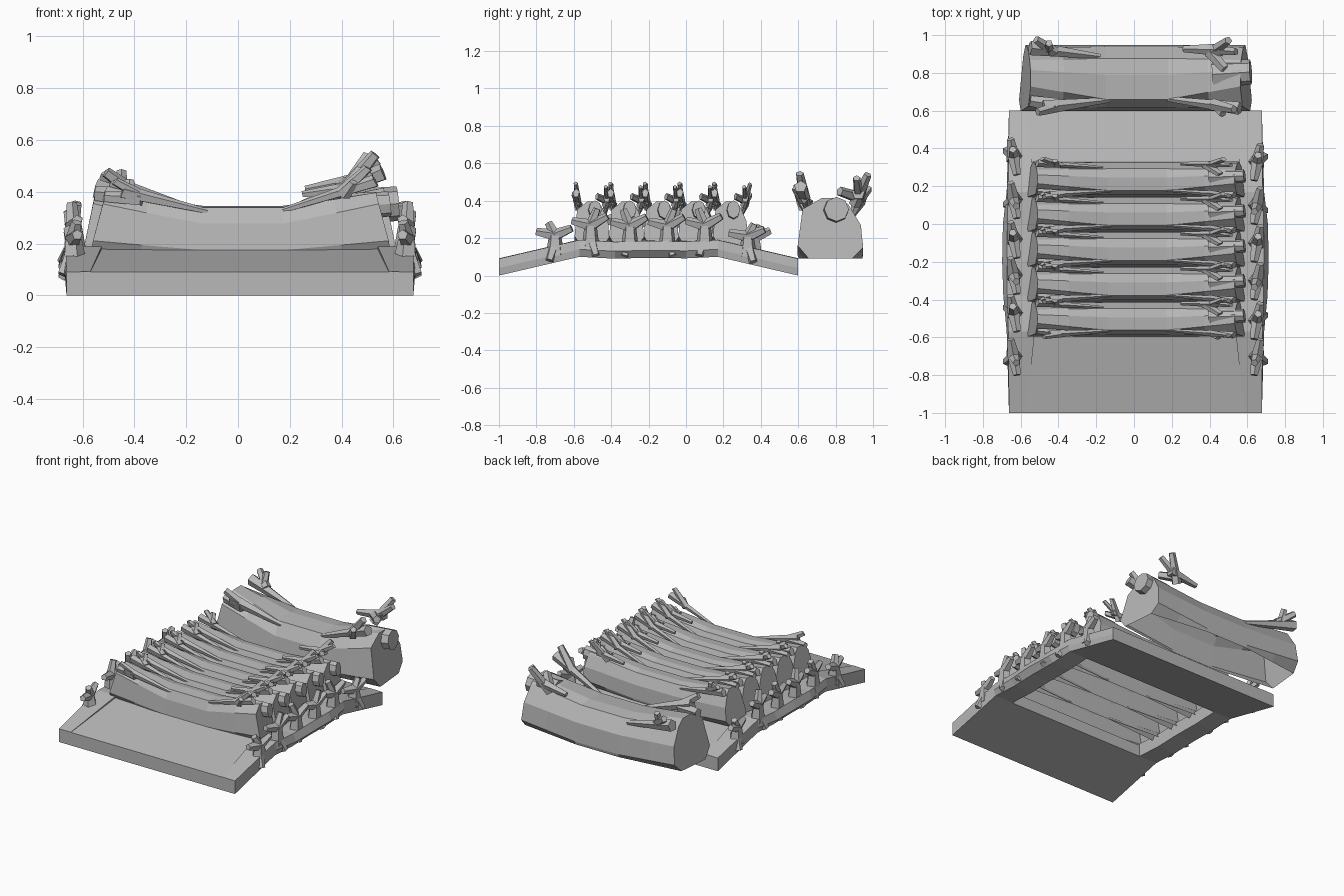
import bpy, bmesh, math
from mathutils import Vector, Matrix

if "Cube" in bpy.data.objects:
    bpy.data.objects.remove(bpy.data.objects["Cube"])

grey = bpy.data.materials.new("weathered grey")
grey.diffuse_color = (0.48, 0.48, 0.48, 1)
grey.use_nodes = True
grey.node_tree.nodes["Principled BSDF"].inputs["Base Color"].default_value = grey.diffuse_color


def finish(name, bm, matrix=None, recalc=True):
    if matrix:
        bmesh.ops.transform(bm, matrix=matrix, verts=bm.verts)
    if recalc:
        bmesh.ops.recalc_face_normals(bm, faces=bm.faces)
    me = bpy.data.meshes.new(name)
    bm.to_mesh(me)
    bm.free()
    me.materials.append(grey)
    ob = bpy.data.objects.new(name, me)
    bpy.context.collection.objects.link(ob)
    return ob


def loft(bm, rings, open_bottom=False):
    """Skin a list of equal-length point rings and cap both ends."""
    vs = [[bm.verts.new(p) for p in r] for r in rings]
    n = len(vs[0])
    bottom = []
    for a, b in zip(vs, vs[1:]):
        for i in range(n):
            j = (i + 1) % n
            f = bm.faces.new((a[i], a[j], b[j], b[i]))
            if i == 0:
                bottom.append(f)
    bm.faces.new(vs[0])
    bm.faces.new(vs[-1])
    bmesh.ops.recalc_face_normals(bm, faces=bm.faces)
    if open_bottom:
        bmesh.ops.delete(bm, geom=bottom, context='FACES_ONLY')


def limb(bm, p, q, r0, r1, sides=5):
    """Blunt tapered branch from p to q."""
    p, q = Vector(p), Vector(q)
    d = q - p
    m = Matrix.Translation((p + q) / 2) @ d.to_track_quat('Z', 'Y').to_matrix().to_4x4()
    bmesh.ops.create_cone(bm, cap_ends=True, segments=sides, radius1=r0,
                          radius2=r1, depth=d.length, matrix=m)


# Log cross-sections as (depth, height): sagging middle and raised ends
MID = [(-.97, .09), (.97, .09), (1, .11), (.95, .24), (.6, .335), (.1, .345), (-.64, .335), (-.9, .25), (-1, .11)]
END = [(-.66, .09), (.66, .09), (1, .15), (.93, .27), (.55, .38), (.25, .415), (-.25, .415), (-.85, .355), (-1, .16)]
HALF = 0.175

# Branches on a log: start, end, radii
LIMBS = [
    ((-.13, -.115, .315), (-.48, -.155, .42), .014, .04),
    ((-.42, -.155, .41), (-.51, -.18, .475), .03, .022),
    ((-.40, -.145, .38), (-.55, -.12, .39), .04, .03),
    ((.18, -.11, .32), (.56, -.16, .475), .014, .036),
    ((.42, -.14, .41), (.53, -.165, .545), .034, .022),
    ((.43, -.14, .40), (.47, -.19, .47), .03, .02),
    ((-.18, .115, .315), (-.55, .16, .41), .014, .04),
    ((-.42, .14, .39), (-.52, .205, .465), .03, .022),
    ((-.45, .15, .39), (-.45, .185, .48), .028, .02),
    ((.26, .155, .405), (.47, .15, .44), .018, .036),
    ((.40, .13, .38), (.50, .20, .54), .034, .022),
    ((.43, .15, .43), (.54, .14, .52), .028, .02),
    ((.40, .14, .42), (.48, .05, .45), .032, .026),
]


def log(name, matrix):
    bm = bmesh.new()
    rings = []
    for x, t in ((-.55, 1), (-.37, .55), (-.15, 0), (.18, 0), (.39, .55), (.565, 1)):
        ring = []
        for (v0, z0), (v1, z1) in zip(MID, END):
            v, z = v0 + (v1 - v0) * t, z0 + (z1 - z0) * t
            # lower front corners reach further out than top and back
            flare = math.copysign(.02, x) * t * ((.4 - z) / .13 * (1 - .35 * v))
            ring.append((x + flare, v * HALF, z))
        rings.append(ring)
    loft(bm, rings, open_bottom=True)
    # sawn stub on the right end
    limb(bm, (.42, .02, .335), (.618, .033, .355), .075, .066, 8)
    for p, q, a, b in LIMBS:
        limb(bm, p, q, a, b)
    finish(name, bm, matrix, recalc=False)


# Large log behind the ramp
log("large_log", Matrix.Translation((0, .772, 0)))

# Row of smaller logs resting across the rails
for i in range(5):
    s = Matrix.Diagonal((.94, .53, .73, 1))
    log("bridge_log_%d" % (i + 1), Matrix.Translation((.004, -.503 + .185 * i, .094)) @ s)

# Sloping end ramps
for name, ya, yb in (("front_ramp", -1, -.57), ("back_ramp", .6, .17)):
    bm = bmesh.new()
    loft(bm, [[(x, ya, 0), (x, ya, .09), (x, yb, .18), (x, yb, .10)] for x in (-.575, .585)])
    finish(name, bm)

# Side rails: y, base height, outward bulge
RAIL = [(-1, 0, 0), (-.57, .10, .012), (-.38, .09, .03), (-.2, .095, .036),
        (0, .092, .032), (.17, .10, .012), (.6, 0, 0)]


def rail_top(y):
    for (a, za, _), (b, zb, _) in zip(RAIL, RAIL[1:]):
        if a <= y <= b:
            return za + (zb - za) * (y - a) / (b - a) + .09


for side, name in ((-1, "left"), (1, "right")):
    inner, outer = (.57, .662) if side < 0 else (.583, .677)
    bm = bmesh.new()
    loft(bm, [[(side * (inner - min(b * 4, .045)), y, z), (side * outer, y, z),
               (side * (outer + b), y, z + .04), (side * (outer + b * .3), y, z + .09),
               (side * (inner - min(b * 4, .045)), y, z + .092)] for y, z, b in RAIL])
    finish(name + "_rail", bm)

    # Forked twigs growing along the rail
    ys = (-.70, -.47, -.27, -.08, .13, .36) if side < 0 else (-.70, -.51, -.30, -.10, .10, .33)
    bm = bmesh.new()
    for k, y in enumerate(ys):
        x, z = side * (outer - .03), rail_top(y) - .02
        f = 1 if k % 2 else -1
        h = .75 if k in (0, 5) else 1
        top = (x + side * .005, y, z + .1 * h)
        # broad foot, then prongs spread lengthwise
        limb(bm, (x, y, z - .03), top, .052, .034)
        limb(bm, top, (x - side * .012, y - .1, z + .125 * h), .034, .021)
        limb(bm, top, (x + side * .022, y + .09, z + .15 * h), .034, .021)
        limb(bm, top, (x + side * .01 * f, y + .035 * f, z + .19 * h), .03, .021)
        # knot growing down the outer face
        limb(bm, (x, y, z + .04), (x + side * .045, y + .03 * f, z - .06), .034, .022)
    finish(name + "_rail_twigs", bm)
